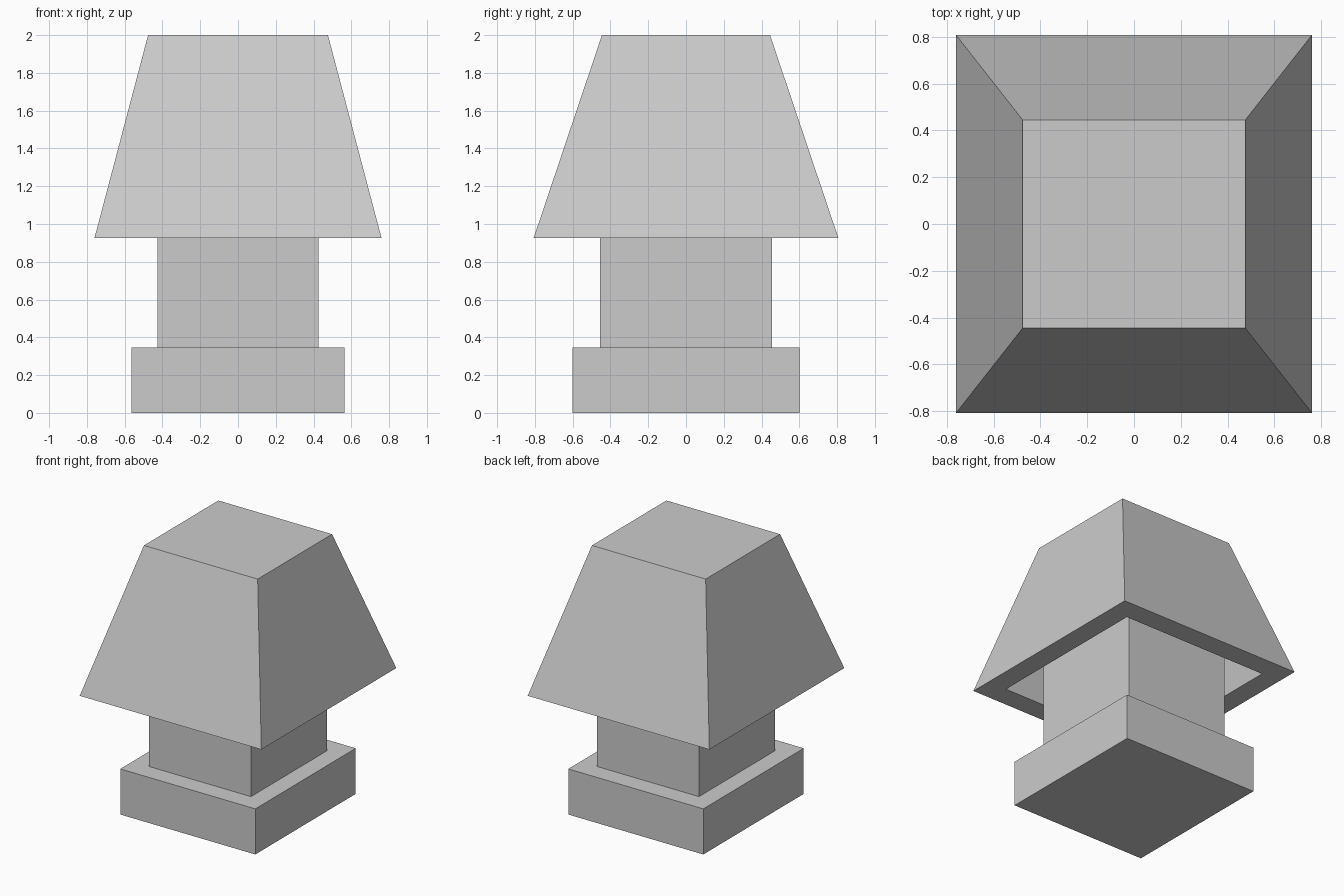
import bpy
import bmesh

cube = bpy.data.objects.get("Cube")
if cube:
    bpy.data.objects.remove(cube, do_unlink=True)

# One flat grey for every part
grey = bpy.data.materials.new("light_grey")
grey.use_nodes = True
grey.diffuse_color = (0.6, 0.6, 0.6, 1)
grey.node_tree.nodes["Principled BSDF"].inputs["Base Color"].default_value = grey.diffuse_color


def stacked_rectangles(name, sections):
    """Join rectangles (half width, half depth, height) in order and cap both ends."""
    bm = bmesh.new()
    rings = [[bm.verts.new((sx * hx, sy * hy, z))
              for sx, sy in ((-1, -1), (1, -1), (1, 1), (-1, 1))]
             for hx, hy, z in sections]
    for low, high in zip(rings, rings[1:]):
        for i in range(4):
            j = (i + 1) % 4
            bm.faces.new((low[i], low[j], high[j], high[i]))
    bm.faces.new(rings[0])
    bm.faces.new(rings[-1])
    bmesh.ops.recalc_face_normals(bm, faces=bm.faces)
    mesh = bpy.data.meshes.new(name)
    bm.to_mesh(mesh)
    bm.free()
    mesh.materials.append(grey)
    obj = bpy.data.objects.new(name, mesh)
    bpy.context.collection.objects.link(obj)
    return obj


# Square plinth and the column standing on it
stacked_rectangles("base", [(0.565, 0.6, 0), (0.565, 0.6, 0.345)])
stacked_rectangles("column", [(0.427, 0.455, 0.345), (0.427, 0.455, 1.7)])

# Tapered shade: hollow ceiling, inner walls, bottom rim, outer walls, flat top
stacked_rectangles("shade", [(0.41, 0.4, 1.7), (0.605, 0.645, 0.925),
                             (0.76, 0.807, 0.925), (0.476, 0.445, 2)])
